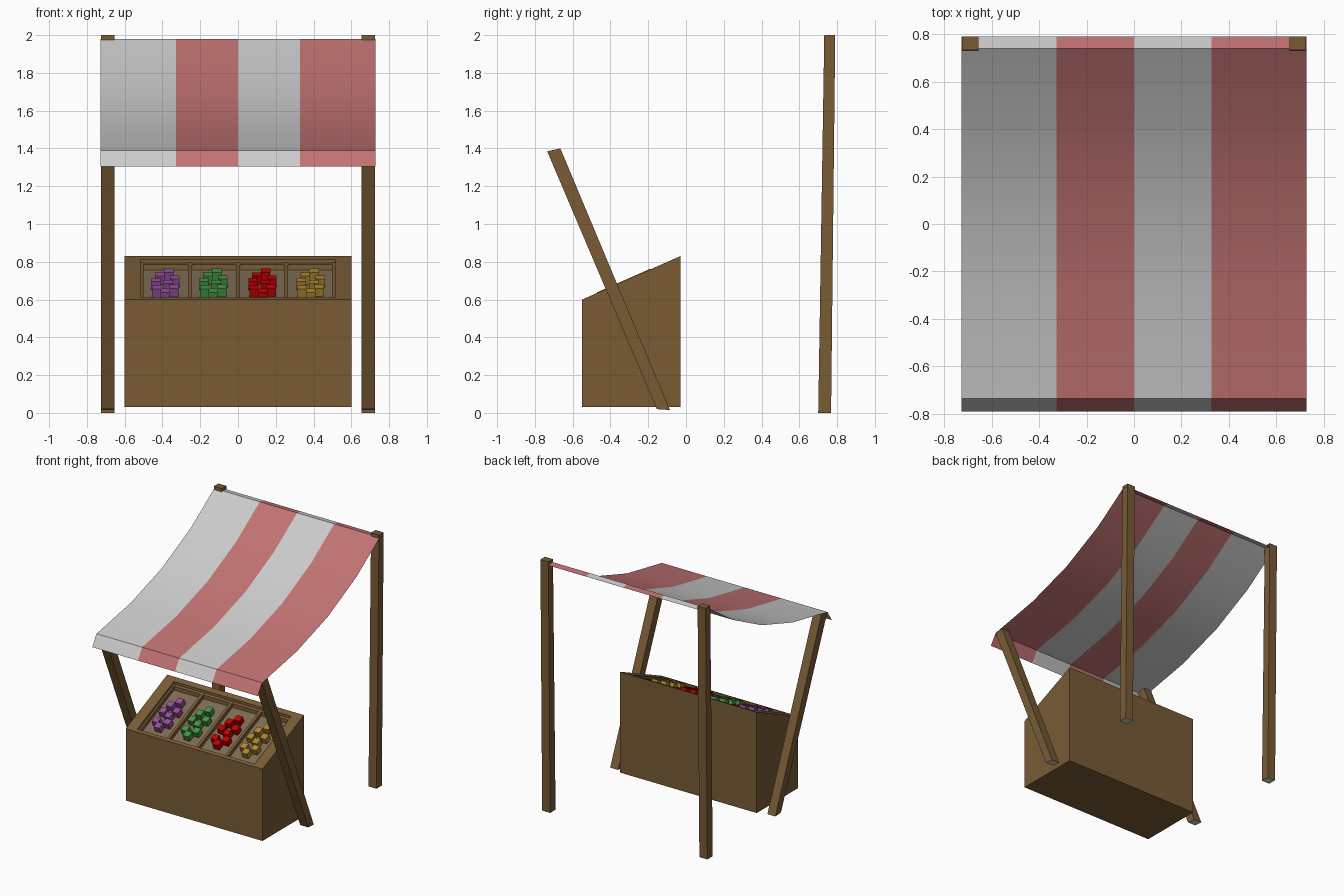
import bpy, bmesh, math
from mathutils import Matrix, Vector

if "Cube" in bpy.data.objects:
    bpy.data.objects.remove(bpy.data.objects["Cube"])


def material(name, r, g, b):
    m = bpy.data.materials.new(name)
    m.diffuse_color = (r, g, b, 1)
    m.use_nodes = True
    m.node_tree.nodes["Principled BSDF"].inputs["Base Color"].default_value = m.diffuse_color
    return m


WOOD = material("wood", 0.19, 0.105, 0.036)
BASE = material("tray_wood", 0.20, 0.15, 0.09)
CLOTH = material("pale_cloth", 0.8, 0.8, 0.8)
RED = material("red_cloth", 0.54, 0.17, 0.17)
PRODUCE = {
    "purple": material("purple", 0.30, 0.08, 0.33),
    "green": material("green", 0.06, 0.30, 0.06),
    "red": material("red", 0.55, 0.0, 0.0),
    "yellow": material("yellow", 0.42, 0.24, 0.03),
}


def finish(name, bm, *mats):
    bmesh.ops.recalc_face_normals(bm, faces=bm.faces)
    me = bpy.data.meshes.new(name)
    bm.to_mesh(me)
    bm.free()
    for m in mats:
        me.materials.append(m)
    ob = bpy.data.objects.new(name, me)
    bpy.context.collection.objects.link(ob)
    return ob


def rings(name, loops, *mats):
    """Bridge a stack of equal vertex loops and cap both ends."""
    bm = bmesh.new()
    vs = [[bm.verts.new(p) for p in loop] for loop in loops]
    n = len(loops[0])
    for a, b in zip(vs, vs[1:]):
        for i in range(n):
            j = (i + 1) % n
            bm.faces.new((a[i], a[j], b[j], b[i]))
    bm.faces.new(vs[0][::-1])
    bm.faces.new(vs[-1])
    return finish(name, bm, *mats)


def prism(name, profile, x0, x1, *mats):
    """Extrude a y-z profile along x."""
    return rings(name, [[(x, y, z) for y, z in profile] for x in (x0, x1)], *mats)


# Sloping top of the crate
SLOPE = 0.23 / 0.52


def top(y, drop=0.0):
    return 0.60 + SLOPE * (y + 0.55) - drop


def slab(name, x0, x1, y0, y1, d0, d1, mat):
    """Board lying parallel to the sloping top, between two depths."""
    prof = [(y0, top(y0, d1)), (y1, top(y1, d1)), (y1, top(y1, d0)), (y0, top(y0, d0))]
    return prism(name, prof, x0, x1, mat)


# Posts, with grey end grain at the feet
front = [(-0.155, 0.02), (-0.085, 0.015), (-0.665, 1.40), (-0.735, 1.385)]
back = [(0.70, 0), (0.768, 0), (0.79, 2), (0.732, 2)]
for side, s in (("left", -1), ("right", 1)):
    for label, prof in (("front", front), ("back", back)):
        post = prism(f"{label}_post_{side}", prof, s * 0.655, s * 0.725, WOOD, CLOTH)
        foot = min(post.data.polygons, key=lambda f: f.center.z)
        foot.material_index = 1

# Striped canopy
path = [(-0.79, 1.305), (-0.735, 1.39), (-0.30, 1.473), (0.09, 1.60),
        (0.45, 1.78), (0.74, 1.98), (0.79, 1.972)]
xs = [-0.727, -0.327, 0, 0.327, 0.727]
bm = bmesh.new()
grid = [[bm.verts.new((x, y, z)) for x in xs] for y, z in path]
for a, b in zip(grid, grid[1:]):
    for i in range(4):
        bm.faces.new((a[i], a[i + 1], b[i + 1], b[i]))
bmesh.ops.solidify(bm, geom=bm.faces[:], thickness=0.008)
for f in bm.faces:
    x = f.calc_center_median().x
    f.material_index = int(-0.327 < x < 0 or x > 0.327)
    f.smooth = True
canopy = finish("canopy", bm, CLOTH, RED)
canopy.data.set_sharp_from_angle(angle=math.radians(20))


# Crate with a recessed sloping top
def rect(hx, y0, y1, z0, z1):
    return [(-hx, y0, z0), (hx, y0, z0), (hx, y1, z1), (-hx, y1, z1)]


YF, YB, DEEP = -0.527, -0.068, 0.055
rings("crate", [
    rect(0.60, -0.55, -0.03, 0.03, 0.03),
    rect(0.60, -0.55, -0.03, 0.60, 0.83),
    rect(0.515, YF, YB, top(YF), top(YB)),
    rect(0.515, YF, YB, top(YF, DEEP), top(YB, DEEP)),
], WOOD)

# Tray floor, rails and dividers
slab("tray_floor", -0.515, 0.515, YF, YB, 0.050, DEEP, BASE)
slab("tray_rail_front", -0.515, 0.515, YF, YF + 0.015, 0.02, 0.052, WOOD)
slab("tray_rail_back", -0.515, 0.515, YB - 0.018, YB, 0.02, 0.052, WOOD)
for i, x in enumerate((-0.508, -0.255, 0, 0.255, 0.508)):
    w = 0.007 if abs(x) > 0.5 else 0.011
    slab(f"tray_divider_{i + 1}", x - w, x + w, YF, YB, 0.018, 0.052, WOOD)

# Produce cubes, the same scatter in each bin (x offset, y)
spots = [(0.0, -0.44), (-0.045, -0.40), (0.045, -0.39), (0.015, -0.335),
         (-0.05, -0.31), (0.05, -0.28), (-0.03, -0.245), (0.018, -0.20)]
tilt = Matrix.Rotation(math.atan(SLOPE), 4, 'X')
for x, (colour, mat) in zip((-0.385, -0.13, 0.13, 0.385), PRODUCE.items()):
    bm = bmesh.new()
    for dx, y in spots:
        place = Matrix.Translation(Vector((x + dx, y, top(y, 0.024))))
        bmesh.ops.create_cube(bm, size=0.05, matrix=place @ tilt)
    finish(f"{colour}_produce", bm, mat)
